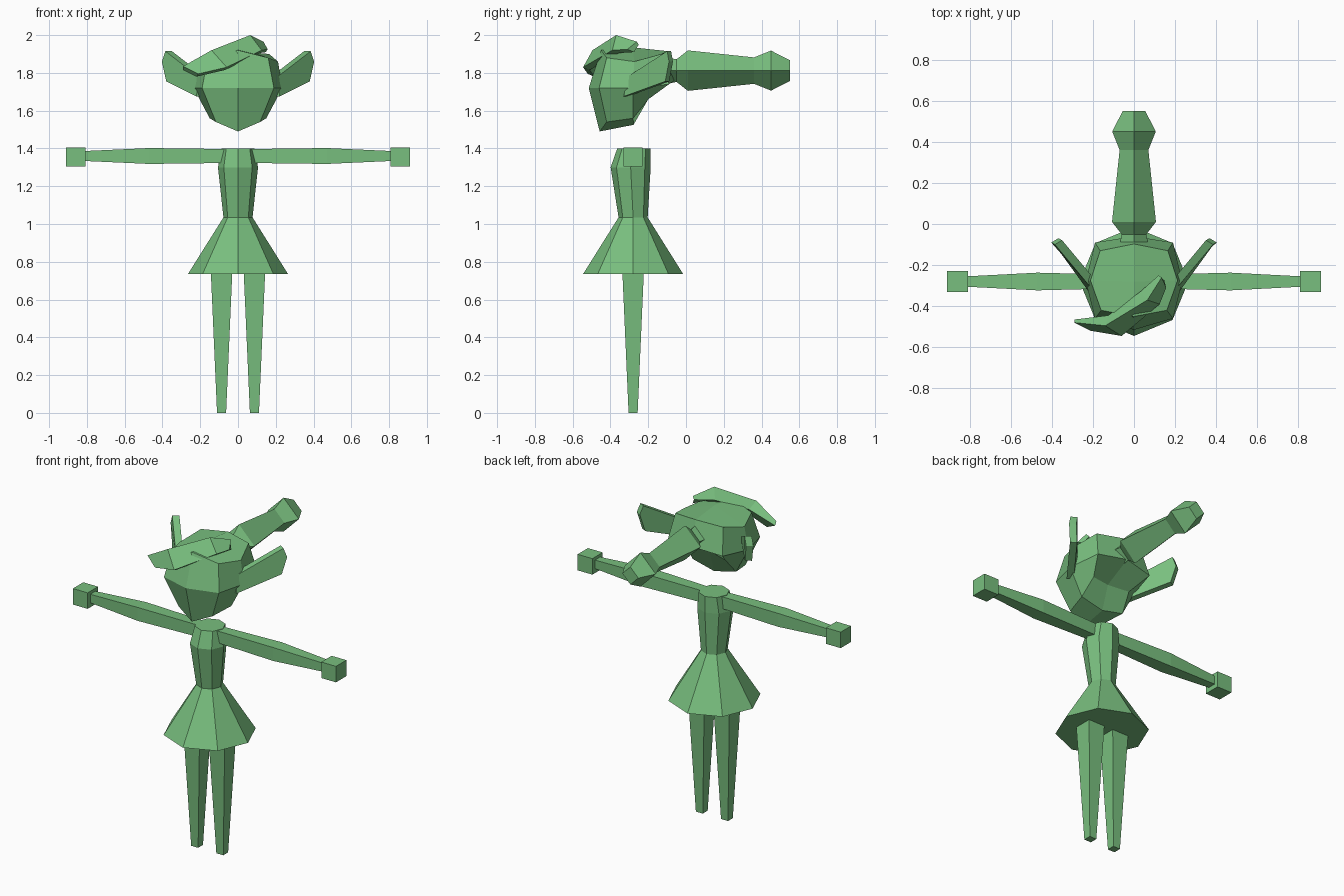
import bpy, bmesh
from math import cos, sin, pi
from mathutils import Vector

cube = bpy.data.objects.get("Cube")
if cube:
    bpy.data.objects.remove(cube, do_unlink=True)

green = bpy.data.materials.new("leaf_green")
green.use_nodes = True
COLOUR = (0.19, 0.52, 0.21, 1)
green.diffuse_color = COLOUR
green.node_tree.nodes["Principled BSDF"].inputs["Base Color"].default_value = COLOUR
CY = -0.28  # depth of the body axis


def finish(name, bm):
    bmesh.ops.remove_doubles(bm, verts=bm.verts, dist=0.0005)
    bmesh.ops.recalc_face_normals(bm, faces=bm.faces)
    mesh = bpy.data.meshes.new(name)
    bm.to_mesh(mesh)
    bm.free()
    mesh.materials.append(green)
    obj = bpy.data.objects.new(name, mesh)
    bpy.context.collection.objects.link(obj)
    return obj


def loft(name, rings):
    """Bridge matching rings of points and cap both ends."""
    bm = bmesh.new()
    loops = [[bm.verts.new(p) for p in ring] for ring in rings]
    n = len(loops[0])
    for a, b in zip(loops, loops[1:]):
        for i in range(n):
            j = (i + 1) % n
            bm.faces.new((a[i], a[j], b[j], b[i]))
    bm.faces.new(loops[0])
    bm.faces.new(loops[-1])
    return finish(name, bm)


def octagon(r, cy, z):
    return [(r * cos(k * pi / 4), cy + r * sin(k * pi / 4), z) for k in range(8)]


def rect(u, v, hu, hv):
    return [(u - hu, v - hv), (u + hu, v - hv), (u + hu, v + hv), (u - hu, v + hv)]


# Dress: flared skirt, waist, chest and shoulders
loft("dress", [octagon(*s) for s in (
    (0.265, CY, 0.735), (0.077, CY, 1.035), (0.106, -0.293, 1.3), (0.088, -0.276, 1.4))])

for side, s in (("left", 1), ("right", -1)):
    # Tapered square leg
    loft(side + "_leg", [[(x, y, z) for x, y in rect(s * 0.087, CY, h, h)]
                         for z, h in ((0, 0.024), (0.75, 0.057))])
    # Arm with a slight swell at the elbow, then a block hand
    loft(side + "_arm", [[(s * x, y, z) for y, z in rect(CY, 1.36, hy, hz)]
                         for x, hy, hz in ((0.07, 0.033, 0.037), (0.47, 0.043, 0.042),
                                           (0.82, 0.025, 0.026))])
    loft(side + "_hand", [[(s * x, y, z) for y, z in rect(CY, 1.355, 0.051, 0.05)]
                          for x in (0.808, 0.91)])
    # Long flat ear sweeping backwards
    outer = [(0.22, -0.33, 1.675), (0.21, -0.31, 1.78), (0.385, -0.1, 1.915),
             (0.403, -0.09, 1.86), (0.38, -0.11, 1.755)]
    loft(side + "_ear", [[(s * (x - d), y + d * 0.6, z) for x, y, z in outer]
                         for d in (0, 0.035)])

# Head: a faceted block with a middle rim and two cheek rims,
# each going round from front, chin, back and crown to the brow
middle = [(0, -0.515, 1.72), (0, -0.457, 1.49), (0, -0.278, 1.525), (0, -0.23, 1.67),
          (0, -0.06, 1.76), (0, -0.097, 1.915), (0, CY, 1.935), (0, -0.45, 1.92)]
cheek = [(0.19, -0.46, 1.72), (0.117, -0.42, 1.54), (0.15, CY, 1.56), (0.13, -0.2, 1.66),
         (0.19, -0.09, 1.74), (0.165, -0.13, 1.9), (0.212, -0.275, 1.86), (0.16, -0.42, 1.88)]
bm = bmesh.new()
mid = [bm.verts.new(p) for p in middle]
for s in (1, -1):
    rim = [bm.verts.new((s * x, y, z)) for x, y, z in cheek]
    temple = bm.verts.new((s * 0.235, CY, 1.72))
    for i in range(8):
        j = (i + 1) % 8
        bm.faces.new((mid[i], mid[j], rim[j], rim[i]))
    for i in (0, 2, 4, 6):
        bm.faces.new((temple, rim[i], rim[i + 1], rim[(i + 2) % 8]))
finish("head", bm)

# Swept fringe: back edge, ridge and lower edge, thickened towards the head
back = [(-0.29, -0.465, 1.815), (-0.125, -0.445, 1.88), (0.03, -0.33, 1.94), (0.12, -0.25, 1.95)]
ridge = [(-0.29, -0.48, 1.835), (-0.14, -0.495, 1.92), (0.065, -0.37, 2.0), (0.135, -0.26, 1.965)]
lower = [(-0.21, -0.52, 1.795), (-0.06, -0.545, 1.83), (0.125, -0.39, 1.92), (0.157, -0.31, 1.925)]
loft("fringe", [[b, r, lo, Vector(lo) + Vector((-0.01, 0.035, -0.015))]
                for b, r, lo in zip(back, ridge, lower)])

# Ponytail: diamond section with a pinched tie and a bulbous tip
loft("ponytail", [[(r, y, 1.812), (0, y, 1.812 + r), (-r, y, 1.812), (0, y, 1.812 - r)]
                  for y, r in ((-0.13, 0.075), (-0.05, 0.06), (0.01, 0.107),
                               (0.36, 0.07), (0.45, 0.106), (0.55, 0.055))])
